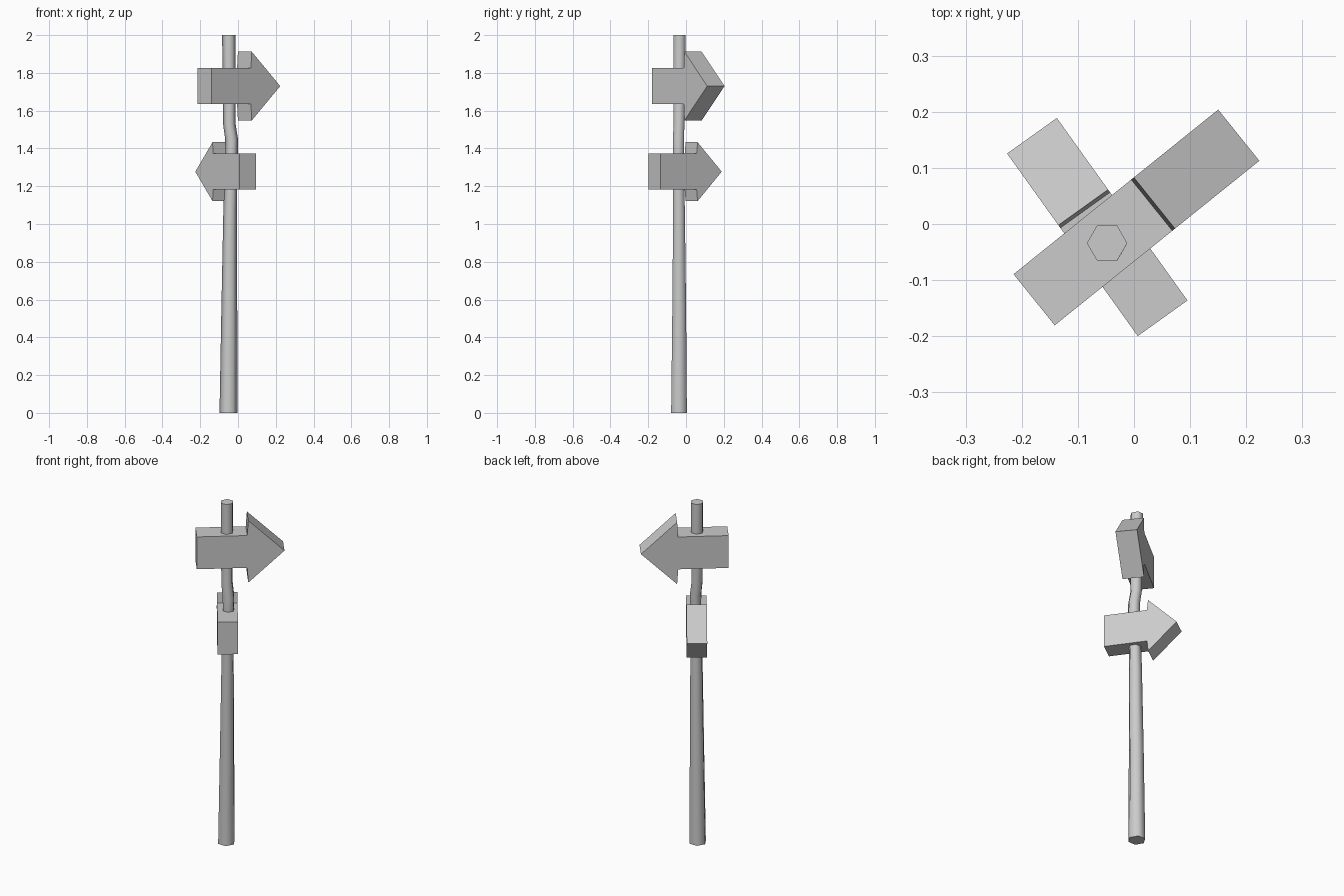
import bpy, bmesh
from math import radians, cos, sin, tau
from mathutils import Matrix

if "Cube" in bpy.data.objects:
    bpy.data.objects.remove(bpy.data.objects["Cube"])


def finish(name, bm):
    bmesh.ops.recalc_face_normals(bm, faces=bm.faces)
    mesh = bpy.data.meshes.new(name)
    bm.to_mesh(mesh)
    bm.free()
    obj = bpy.data.objects.new(name, mesh)
    bpy.context.collection.objects.link(obj)
    return obj


def arrow_sign(name, tail, angle, z, length, neck, half_shaft, half_head, thick):
    # arrow profile in the XZ plane, extruded through its thickness
    upper = [(0, half_shaft), (neck - 0.006, half_shaft), (neck, half_head)]
    profile = upper + [(length, 0)] + [(x, -h) for x, h in reversed(upper)]
    bm = bmesh.new()
    face = bm.faces.new([bm.verts.new((x, -thick / 2, h)) for x, h in profile])
    ext = bmesh.ops.extrude_face_region(bm, geom=[face])
    verts = [v for v in ext["geom"] if isinstance(v, bmesh.types.BMVert)]
    bmesh.ops.translate(bm, verts=verts, vec=(0, thick, 0))
    obj = finish(name, bm)
    obj.matrix_world = (Matrix.Translation((tail[0], tail[1], z))
                        @ Matrix.Rotation(radians(angle), 4, 'Z'))
    return obj


# crooked hexagonal pole: z, centre x, centre y, radius
rings = [(0, -0.05, -0.037, 0.048), (0.55, -0.046, -0.036, 0.042),
         (1.05, -0.042, -0.037, 0.036), (1.38, -0.034, -0.040, 0.033),
         (1.45, -0.034, -0.040, 0.034), (1.53, -0.046, -0.037, 0.033),
         (2.0, -0.048, -0.034, 0.036)]
bm = bmesh.new()
loops = [[bm.verts.new((x + r * cos(i * tau / 6), y + r * sin(i * tau / 6), z))
          for i in range(6)] for z, x, y, r in rings]
for a, b in zip(loops, loops[1:]):
    for i in range(6):
        j = (i + 1) % 6
        bm.faces.new((a[i], a[j], b[j], b[i]))
bm.faces.new(loops[0])
bm.faces.new(loops[-1])
pole = finish("pole", bm)
bpy.context.view_layer.objects.active = pole
pole.select_set(True)
bpy.ops.object.shade_smooth_by_angle(angle=radians(66))

# two arrow boards pointing different ways
arrow_sign("upper_arrow_sign", (-0.178, -0.135), 38.8, 1.73, 0.468, 0.275, 0.095, 0.182, 0.117)
arrow_sign("lower_arrow_sign", (0.051, -0.168), 125.6, 1.277, 0.40, 0.243, 0.095, 0.156, 0.109)
